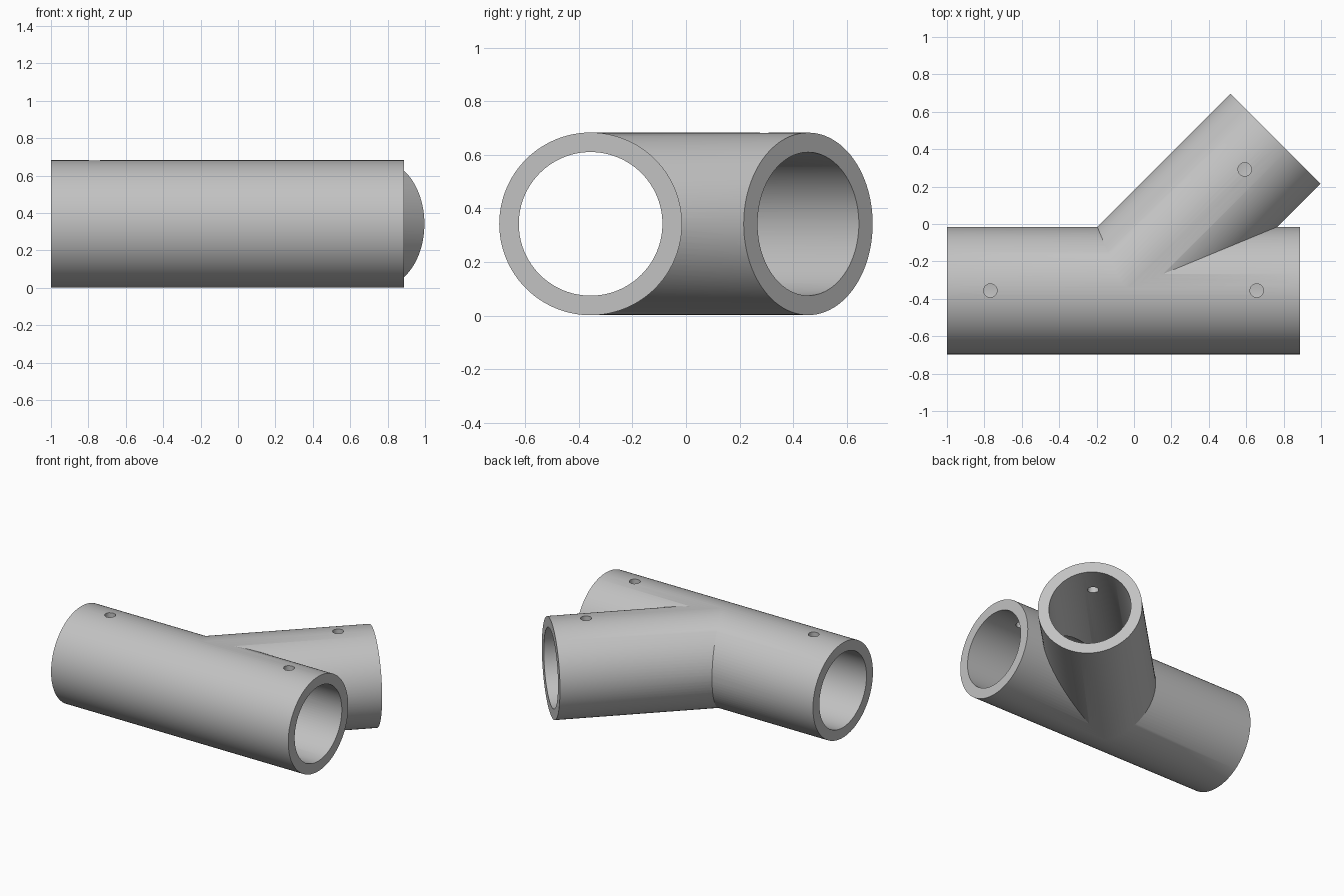
import bpy
from math import pi, sqrt
from mathutils import Vector

if "Cube" in bpy.data.objects:
    bpy.data.objects.remove(bpy.data.objects["Cube"], do_unlink=True)

OUTER, BORE, HOLE = 0.341, 0.268, 0.036
AXIS_Y, AXIS_Z = -0.356, 0.342
LEFT, RIGHT = -1.0, 0.888

grey = bpy.data.materials.new("light_grey")
grey.use_nodes = True
colour = (0.54, 0.54, 0.54, 1)
grey.diffuse_color = colour
grey.node_tree.nodes["Principled BSDF"].inputs["Base Color"].default_value = colour


def rod(name, start, end, radius, sides=96):
    """Closed cylinder between two points."""
    start, end = Vector(start), Vector(end)
    axis = end - start
    bpy.ops.mesh.primitive_cylinder_add(
        vertices=sides, radius=radius, depth=axis.length, location=(start + end) / 2)
    obj = bpy.context.object
    obj.name = name
    obj.rotation_euler = axis.to_track_quat("Z", "Y").to_euler()
    obj.data.materials.append(grey)
    return obj


def combine(body, tool, operation):
    """Apply a boolean and discard the tool."""
    tool.hide_render = True
    mod = body.modifiers.new(operation.lower(), "BOOLEAN")
    mod.operation, mod.solver, mod.object = operation, "EXACT", tool
    bpy.context.view_layer.objects.active = body
    bpy.ops.object.modifier_apply(modifier=mod.name)
    bpy.data.objects.remove(tool, do_unlink=True)


# Straight run and the branch leaving it at 45 degrees
joint = Vector((-0.056, AXIS_Y, AXIS_Z))
mouth = Vector((0.756, 0.456, AXIS_Z))
along = (mouth - joint).normalized()
pipe = rod("pipe_fitting", (LEFT, AXIS_Y, AXIS_Z), (RIGHT, AXIS_Y, AXIS_Z), OUTER)
combine(pipe, rod("branch", joint, mouth, OUTER - 0.0006), "UNION")

# Bores through both tubes
combine(pipe, rod("run_bore", (LEFT - 0.1, AXIS_Y, AXIS_Z),
                  (RIGHT + 0.1, AXIS_Y, AXIS_Z), BORE), "DIFFERENCE")
combine(pipe, rod("branch_bore", joint, mouth + along * 0.1, BORE - 0.0006), "DIFFERENCE")

# Set screw holes through the upper wall near each mouth
inset = 0.232
for spot in (Vector((LEFT + inset, AXIS_Y, AXIS_Z)),
             Vector((RIGHT - inset, AXIS_Y, AXIS_Z)),
             mouth - along * inset):
    drill = rod("drill", spot, spot + Vector((0, 0, 0.5)), HOLE, 32)
    combine(pipe, drill, "DIFFERENCE")

# Smooth walls with crisp rims
bpy.ops.object.select_all(action="DESELECT")
pipe.select_set(True)
bpy.context.view_layer.objects.active = pipe
bpy.ops.object.shade_smooth_by_angle(angle=pi / 7)
